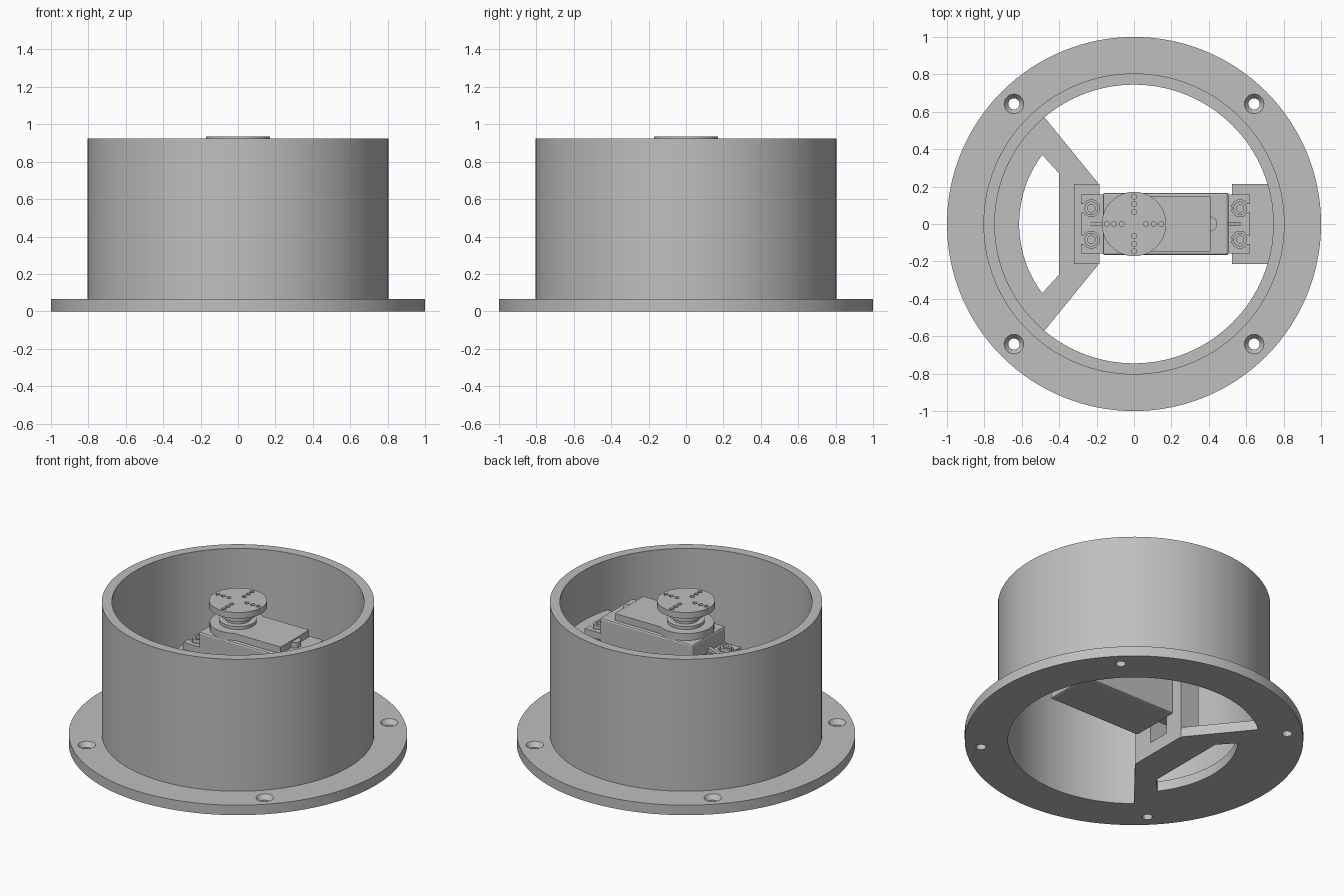
import bpy
import bmesh
from math import cos, sin, pi, radians

if "Cube" in bpy.data.objects:
    bpy.data.objects.remove(bpy.data.objects["Cube"], do_unlink=True)

grey = bpy.data.materials.new("plain_grey")
grey.use_nodes = True
COLOUR = (0.52, 0.52, 0.52, 1)
grey.diffuse_color = COLOUR
grey.node_tree.nodes["Principled BSDF"].inputs["Base Color"].default_value = COLOUR


def finish(name, bm):
    """Turn a bmesh into a named, coloured object."""
    bmesh.ops.recalc_face_normals(bm, faces=bm.faces)
    mesh = bpy.data.meshes.new(name)
    bm.to_mesh(mesh)
    bm.free()
    ob = bpy.data.objects.new(name, mesh)
    bpy.context.collection.objects.link(ob)
    mesh.materials.append(grey)
    return ob


def prism(name, outline, z0, z1):
    """Extrude a flat outline from z0 to z1."""
    bm = bmesh.new()
    face = bm.faces.new([bm.verts.new((x, y, z0)) for x, y in outline])
    top = bmesh.ops.extrude_face_region(bm, geom=[face])["geom"]
    for v in top:
        if isinstance(v, bmesh.types.BMVert):
            v.co.z = z1
    return finish(name, bm)


def box(name, x0, x1, y0, y1, z0, z1):
    return prism(name, [(x0, y0), (x1, y0), (x1, y1), (x0, y1)], z0, z1)


def arc(r, a0, a1, n, cx=0, cy=0):
    """Points along an arc, angles in degrees."""
    steps = [radians(a0 + (a1 - a0) * i / n) for i in range(n + 1)]
    return [(cx + r * cos(a), cy + r * sin(a)) for a in steps]


def disc(name, r, z0, z1, cx=0, cy=0, n=32):
    return prism(name, arc(r, 0, 360, n, cx, cy)[:-1], z0, z1)


def lathe(name, profile, n=128, cx=0, cy=0):
    """Spin a closed (radius, z) section round the vertical."""
    bm = bmesh.new()
    rings = [[bm.verts.new((cx + r * cos(2 * pi * i / n), cy + r * sin(2 * pi * i / n), z))
              for r, z in profile] for i in range(n)]
    m = len(profile)
    for i in range(n):
        a, b = rings[i], rings[(i + 1) % n]
        for j in range(m):
            k = (j + 1) % m
            bm.faces.new((a[j], b[j], b[k], a[k]))
    return finish(name, bm)


def cut(ob, cutters):
    """Subtract cutters from an object and remove them."""
    bpy.context.view_layer.objects.active = ob
    for c in cutters:
        c.hide_render = True
        mod = ob.modifiers.new("cut", "BOOLEAN")
        mod.operation = "DIFFERENCE"
        mod.solver = "EXACT"
        mod.object = c
        bpy.ops.object.modifier_apply(modifier=mod.name)
        bpy.data.objects.remove(c, do_unlink=True)


def smooth(ob):
    bpy.ops.object.select_all(action="DESELECT")
    ob.select_set(True)
    bpy.context.view_layer.objects.active = ob
    bpy.ops.object.shade_smooth_by_angle(angle=radians(30))


# Round housing: mounting flange and wall in one section
FLOOR, RIM = 0.065, 0.925
housing = lathe("housing", [(0.745, 0), (1, 0), (1, FLOOR), (0.805, FLOOR),
                            (0.805, RIM), (0.745, RIM)])
cutters = []
for sx in (-1, 1):
    for sy in (-1, 1):
        cx, cy = 0.642 * sx, 0.642 * sy
        cutters.append(disc("screw_hole", 0.03, -0.1, 0.2, cx, cy))
        sink = disc("countersink", 0.053, 0.035, FLOOR + 0.001, cx, cy)
        for v in sink.data.vertices:
            if v.co.z < 0.05:
                v.co.x = cx + (v.co.x - cx) * 0.57
                v.co.y = cy + (v.co.y - cy) * 0.57
        cutters.append(sink)
# Cable hole through the wall
cable = disc("cable_hole", 0.09, -0.95, -0.6)
for v in cable.data.vertices:
    x, y, z = v.co
    v.co = (z, y - 0.13, x + 0.23)
cutters.append(cable)
cut(housing, cutters)

# Floor bracket with a crescent opening
bracket = prism("floor_bracket",
                arc(0.75, 130, 230, 40) + [(-0.185, -0.21), (-0.185, 0.21)], 0, FLOOR)
cut(bracket, [prism("crescent", arc(0.614, 143, 217, 32) + [(-0.4, -0.27), (-0.4, 0.27)],
                    -0.1, 0.2)])

# Supports for the motor ears
SHELF = 0.6
post = box("left_post", -0.32, -0.185, -0.213, 0.213, FLOOR - 0.01, SHELF)
cut(post, [box("cable_slot", -0.5, -0.1, -0.07, 0.08, 0.085, 0.25)])
wall_block = prism("wall_block", [(0.525, -0.213), (0.525, 0.213)]
                   + arc(0.75, 16.5, -16.5, 12), 0.38, SHELF)

# Motor case, lid and end bump
case = box("motor_case", -0.167, 0.505, -0.167, 0.167, 0.17, 0.75)
bevel = case.modifiers.new("soft_edges", "BEVEL")
bevel.width = 0.012
bevel.segments = 2
smooth_parts = [housing, bracket]
smooth_parts.append(prism("motor_lid", arc(0.167, 61, 299, 48)
                          + [(0.41, -0.146), (0.41, 0.146)], 0.74, 0.795))
smooth_parts.append(prism("lid_bump", arc(0.04, -90, 90, 16, 0.405), 0.74, 0.785))

# Ears with open screw slots, ribs and screws; mirrored about the case middle
MID = 0.169
for side, name in ((-1, "left"), (1, "right")):
    def at(d):
        return MID + side * d
    ear = box(name + "_ear", at(0.32), at(0.452), -0.157, 0.157, SHELF, 0.645)
    slots = []
    for y in (-0.084, 0.084):
        slots.append(disc("slot_round", 0.045, 0.5, 0.8, at(0.398), y))
        slots.append(box("slot_mouth", at(0.4), at(0.5), y - 0.022, y + 0.022, 0.5, 0.8))
    cut(ear, slots)
    smooth_parts.append(ear)
    for y, end in ((-0.084, "front"), (0.084, "back")):
        smooth_parts.append(lathe(f"{name}_{end}_grommet",
                                  [(0.02, SHELF - 0.01), (0.036, SHELF - 0.01),
                                   (0.036, 0.665), (0.02, 0.665)], 24, at(0.398), y))
    # Sloping rib between ear and case
    rib = box(name + "_rib", at(0.32), at(0.41), -0.012, 0.012, 0.64, 0.68)
    for v in rib.data.vertices:
        if abs(v.co.x - MID) > 0.37 and v.co.z > 0.66:
            v.co.z = 0.65

# Output shaft: collar, spindle and horn hub
for name, r, z0, z1 in (("shaft_collar", 0.11, 0.79, 0.815),
                        ("shaft", 0.075, 0.8, 0.9),
                        ("horn_hub", 0.1, 0.84, 0.9)):
    smooth_parts.append(disc(name, r, z0, z1, n=48))

# Round horn with a cross of small holes
horn = disc("horn_disc", 0.172, 0.895, 0.935, n=64)
cut(horn, [disc("horn_hole", 0.014, 0.915, 1, r * cos(a), r * sin(a), 12)
           for r in (0.065, 0.106, 0.145) for a in (0, pi / 2, pi, 3 * pi / 2)])
smooth_parts.append(horn)

for ob in smooth_parts:
    smooth(ob)
